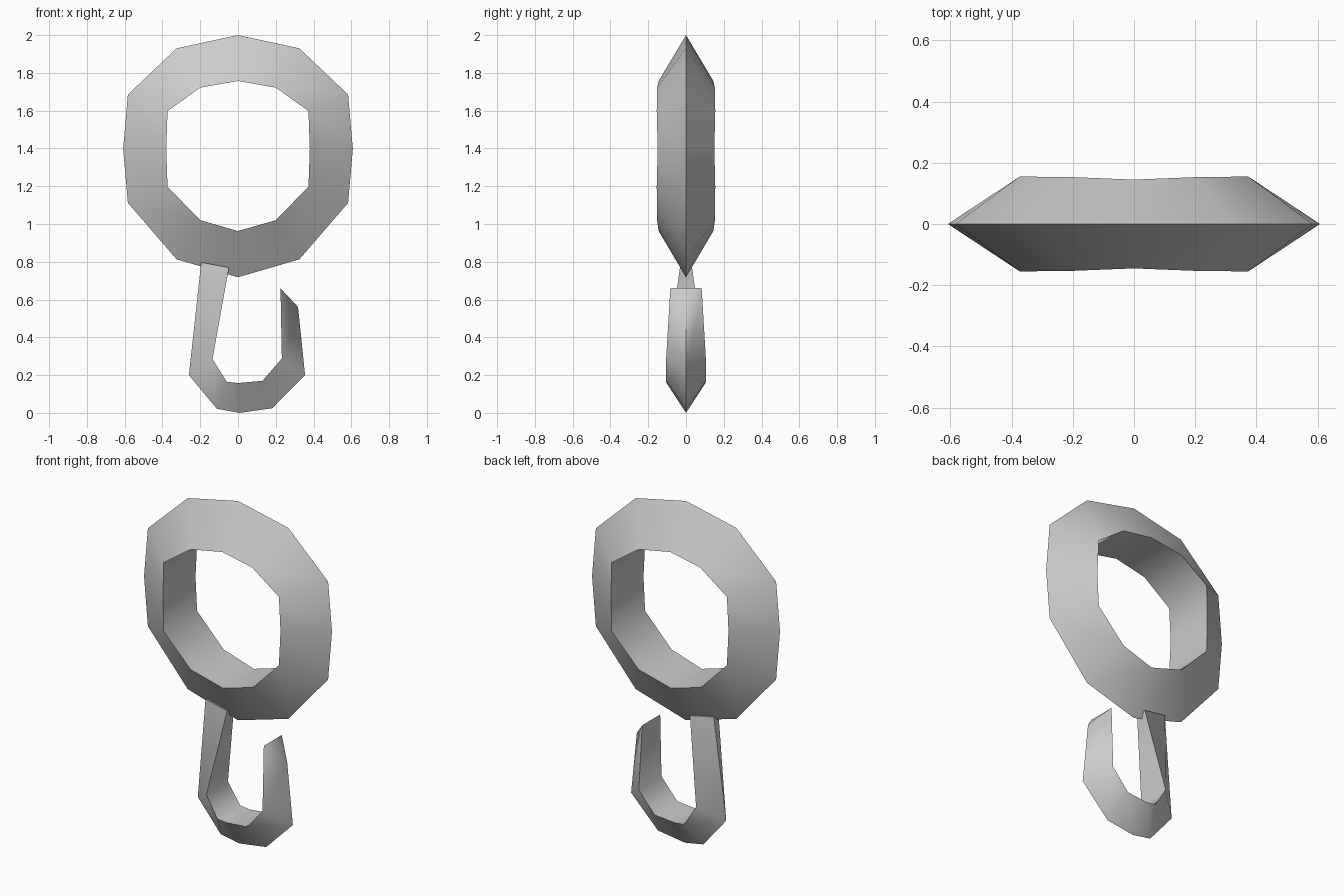
import bpy
import bmesh
from math import radians

cube = bpy.data.objects.get("Cube")
if cube:
    bpy.data.objects.remove(cube, do_unlink=True)

grey = bpy.data.materials.new("grey metal")
grey.use_nodes = True
grey.diffuse_color = (0.6, 0.6, 0.6, 1)
grey.node_tree.nodes["Principled BSDF"].inputs["Base Color"].default_value = (0.6, 0.6, 0.6, 1)


def sweep(name, sections, closed):
    """Skin sections of (outer x, z), (inner x, z), inner half width, outer half width."""
    bm = bmesh.new()
    loops = []
    for (ox, oz), (ix, iz), inner, outer in sections:
        corners = ((ox, -outer, oz), (ox, outer, oz), (ix, inner, iz), (ix, -inner, iz))
        loops.append([bm.verts.new(c) for c in corners])
    pairs = list(zip(loops, loops[1:]))
    if closed:
        pairs.append((loops[-1], loops[0]))
    else:
        bm.faces.new(loops[0])
        bm.faces.new(loops[-1])
    for a, b in pairs:
        for i in range(4):
            j = (i + 1) % 4
            bm.faces.new((a[i], a[j], b[j], b[i]))
    # Outer corners merge into one sharp ridge
    bmesh.ops.remove_doubles(bm, verts=bm.verts, dist=0.0005)
    bmesh.ops.recalc_face_normals(bm, faces=bm.faces)
    mesh = bpy.data.meshes.new(name)
    bm.to_mesh(mesh)
    bm.free()
    mesh.materials.append(grey)
    obj = bpy.data.objects.new(name, mesh)
    bpy.context.collection.objects.link(obj)
    bpy.ops.object.select_all(action="DESELECT")
    obj.select_set(True)
    bpy.context.view_layer.objects.active = obj
    bpy.ops.object.shade_smooth_by_angle(angle=radians(60))
    return obj


# Ring: one half from top to bottom, mirrored for the other half
half = [
    ((0, 2.0), (0, 1.757), 0.145, 0),
    ((0.325, 1.93), (0.2, 1.722), 0.153, 0),
    ((0.583, 1.685), (0.373, 1.598), 0.155, 0),
    ((0.608, 1.398), (0.38, 1.398), 0.15, 0),
    ((0.583, 1.112), (0.373, 1.198), 0.155, 0),
    ((0.325, 0.813), (0.2, 1.02), 0.153, 0),
    ((0, 0.718), (0, 0.963), 0.145, 0),
]
other = [((-o[0], o[1]), (-i[0], i[1]), w, r) for o, i, w, r in half[-2:0:-1]]
sweep("ring", half + other, True)

# Hook: shank top, round the bend, up to the open tip
sweep("hook", [
    ((-0.195, 0.797), (-0.048, 0.77), 0.032, 0.022),
    ((-0.26, 0.2), (-0.135, 0.285), 0.1, 0),
    ((-0.112, 0.022), (-0.06, 0.165), 0.105, 0),
    ((0.008, 0), (0, 0.158), 0.103, 0),
    ((0.182, 0.025), (0.13, 0.17), 0.105, 0),
    ((0.355, 0.2), (0.232, 0.288), 0.105, 0),
    ((0.318, 0.56), (0.225, 0.66), 0.083, 0),
], False)
